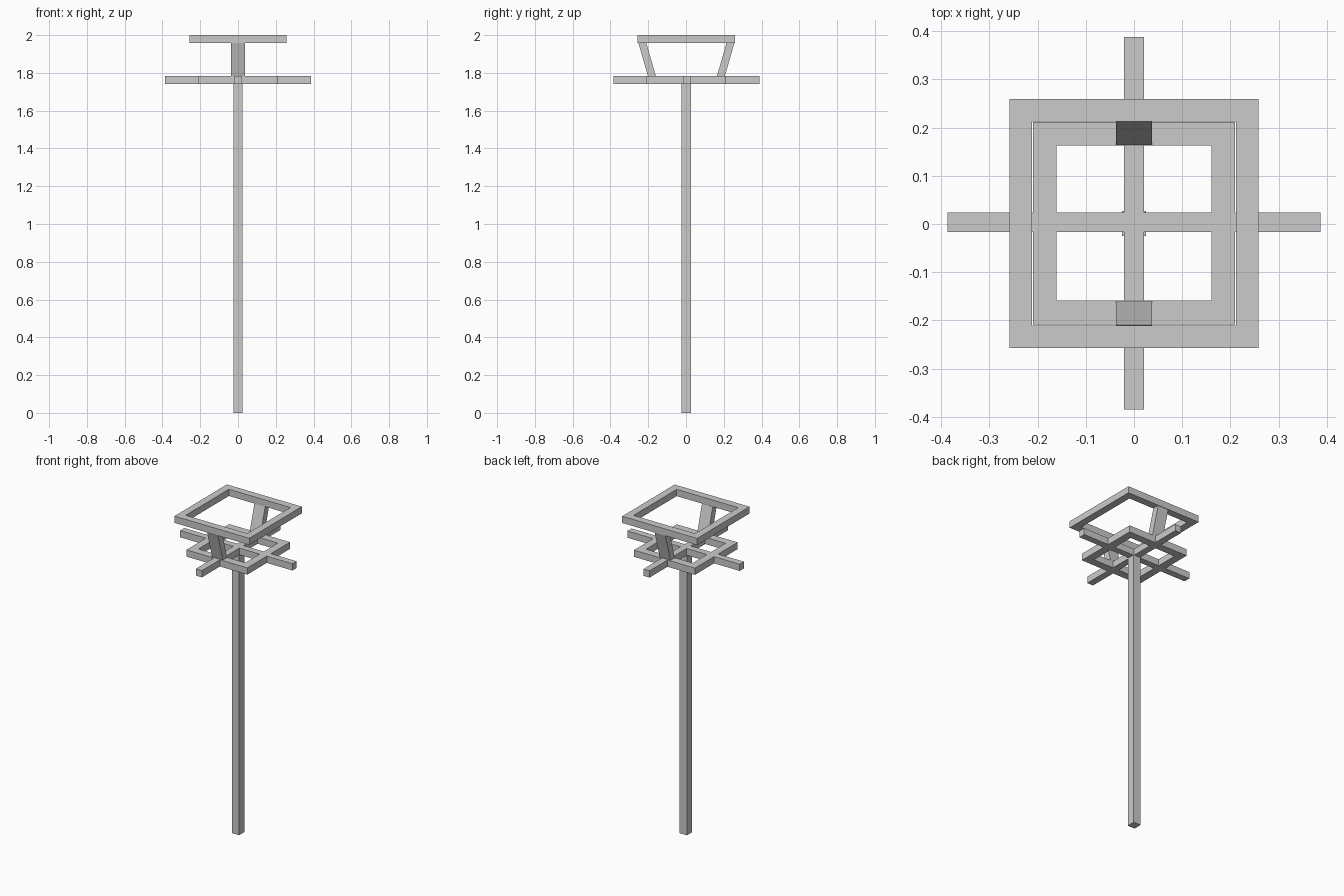
import bpy, bmesh

if "Cube" in bpy.data.objects:
    bpy.data.objects.remove(bpy.data.objects["Cube"])

def build(name, prisms):
    """Each prism is (bottom ring, top ring) of four points."""
    bm = bmesh.new()
    for lo, hi in prisms:
        a = [bm.verts.new(p) for p in lo]
        b = [bm.verts.new(p) for p in hi]
        bm.faces.new(a[::-1])
        bm.faces.new(b)
        for i in range(4):
            j = (i + 1) % 4
            bm.faces.new((a[i], a[j], b[j], b[i]))
    bmesh.ops.recalc_face_normals(bm, faces=bm.faces)
    me = bpy.data.meshes.new(name)
    bm.to_mesh(me)
    bm.free()
    ob = bpy.data.objects.new(name, me)
    bpy.context.collection.objects.link(ob)
    return ob

def rect(x0, x1, y0, y1, z):
    return [(x0, y0, z), (x1, y0, z), (x1, y1, z), (x0, y1, z)]

def box(name, x0, x1, y0, y1, z0, z1):
    return build(name, [(rect(x0, x1, y0, y1, z0), rect(x0, x1, y0, y1, z1))])

def frame(name, outer, inner, yc, z0, z1):
    # square ring: outer and inner walls joined by flat rims
    bm = bmesh.new()
    rings = []
    for r, z in ((outer, z0), (outer, z1), (inner, z1), (inner, z0)):
        rings.append([bm.verts.new(p) for p in rect(-r, r, yc - r, yc + r, z)])
    for k in range(4):
        a, b = rings[k], rings[(k + 1) % 4]
        for i in range(4):
            j = (i + 1) % 4
            bm.faces.new((a[i], a[j], b[j], b[i]))
    bmesh.ops.recalc_face_normals(bm, faces=bm.faces)
    me = bpy.data.meshes.new(name)
    bm.to_mesh(me)
    bm.free()
    ob = bpy.data.objects.new(name, me)
    bpy.context.collection.objects.link(ob)

Z0, Z1 = 1.742, 1.784     # lower level
T0, T1 = 1.958, 2.0       # upper level
YC = 0.002

# Post
box("post", -0.025, 0.025, -0.025, 0.027, 0, Z0)

# Crossed arms
box("side_arm", -0.387, 0.387, -0.017, 0.024, Z0, Z1)
box("depth_arm", -0.021, 0.021, -0.385, 0.388, Z0, Z1)

# Lower and upper square frames
frame("lower_frame", 0.210, 0.161, YC, Z0, Z1)
frame("upper_frame", 0.258, 0.212, 0.001, T0, T1)

# Slanted supports between the frames
for side, s in (("front", -1), ("back", 1)):
    lo = rect(-0.037, 0.037, YC + s * 0.162, YC + s * 0.204, Z1)
    hi = rect(-0.037, 0.037, YC + s * 0.212, YC + s * 0.254, T0)
    build(side + "_support", [(lo, hi)])
